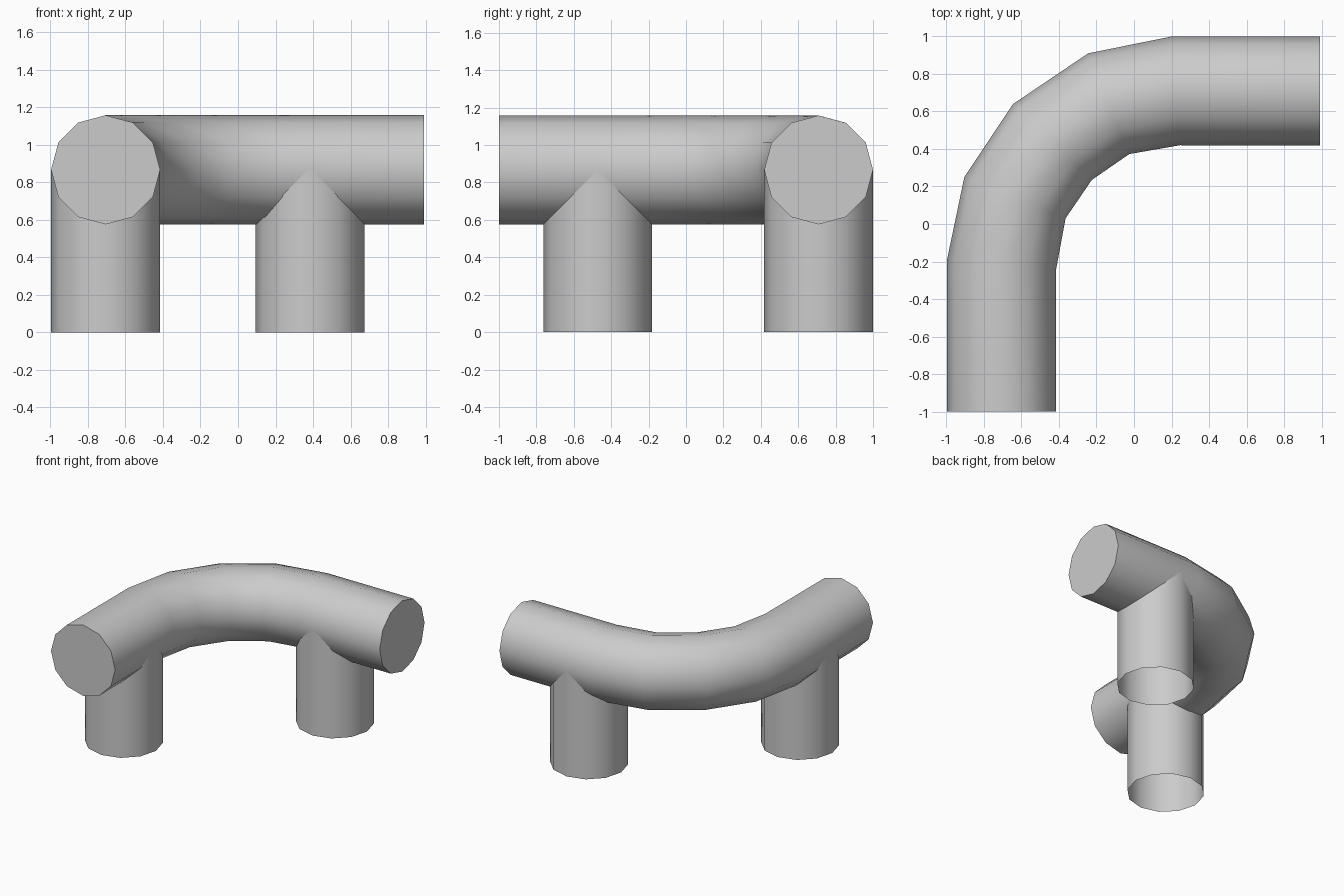
import bpy, bmesh
from math import sin, cos, pi, radians
from mathutils import Vector

if "Cube" in bpy.data.objects:
    bpy.data.objects.remove(bpy.data.objects["Cube"])

SIDES = 12
R = 0.291
AXIS_Z = 0.867
UP = Vector((0, 0, R))


def loft(name, rings, capped):
    """Skin a list of (centre, side vector, up vector) rings into a tube."""
    bm = bmesh.new()
    loops = []
    for c, u, v in rings:
        loops.append([bm.verts.new(c + u * cos(2 * pi * i / SIDES) + v * sin(2 * pi * i / SIDES))
                      for i in range(SIDES)])
    for a, b in zip(loops, loops[1:]):
        for i in range(SIDES):
            j = (i + 1) % SIDES
            bm.faces.new((a[i], a[j], b[j], b[i]))
    if capped:
        bm.faces.new(loops[0])
        bm.faces.new(loops[-1])
    bmesh.ops.recalc_face_normals(bm, faces=bm.faces)
    mesh = bpy.data.meshes.new(name)
    bm.to_mesh(mesh)
    bm.free()
    ob = bpy.data.objects.new(name, mesh)
    bpy.context.collection.objects.link(ob)
    bpy.ops.object.select_all(action='DESELECT')
    ob.select_set(True)
    bpy.context.view_layer.objects.active = ob
    bpy.ops.object.shade_smooth_by_angle(angle=radians(40))
    return ob


# Bent tube: outer and inner edge of each ring, seen from the top
outer = [(-0.997, -1), (-0.997, -0.19), (-0.905, 0.25), (-0.645, 0.64),
         (-0.245, 0.91), (0.20, 1.0), (0.993, 1.0)]
inner = [(-0.415, -1), (-0.415, -0.24), (-0.365, 0.03), (-0.225, 0.235),
         (-0.025, 0.373), (0.245, 0.42), (0.993, 0.418)]
rings = []
for o, i in zip(outer, inner):
    o, i = Vector((*o, AXIS_Z)), Vector((*i, AXIS_Z))
    rings.append(((o + i) / 2, (o - i) / 2, UP))
loft("bent_tube", rings, True)

# Two upright posts, open at the bottom, ending inside the tube
for name, x, y in (("front_post", -0.706, -0.472), ("back_post", 0.384, 0.708)):
    loft(name, [(Vector((x, y, z)), Vector((R, 0, 0)), Vector((0, R, 0)))
                for z in (0, AXIS_Z)], False)
